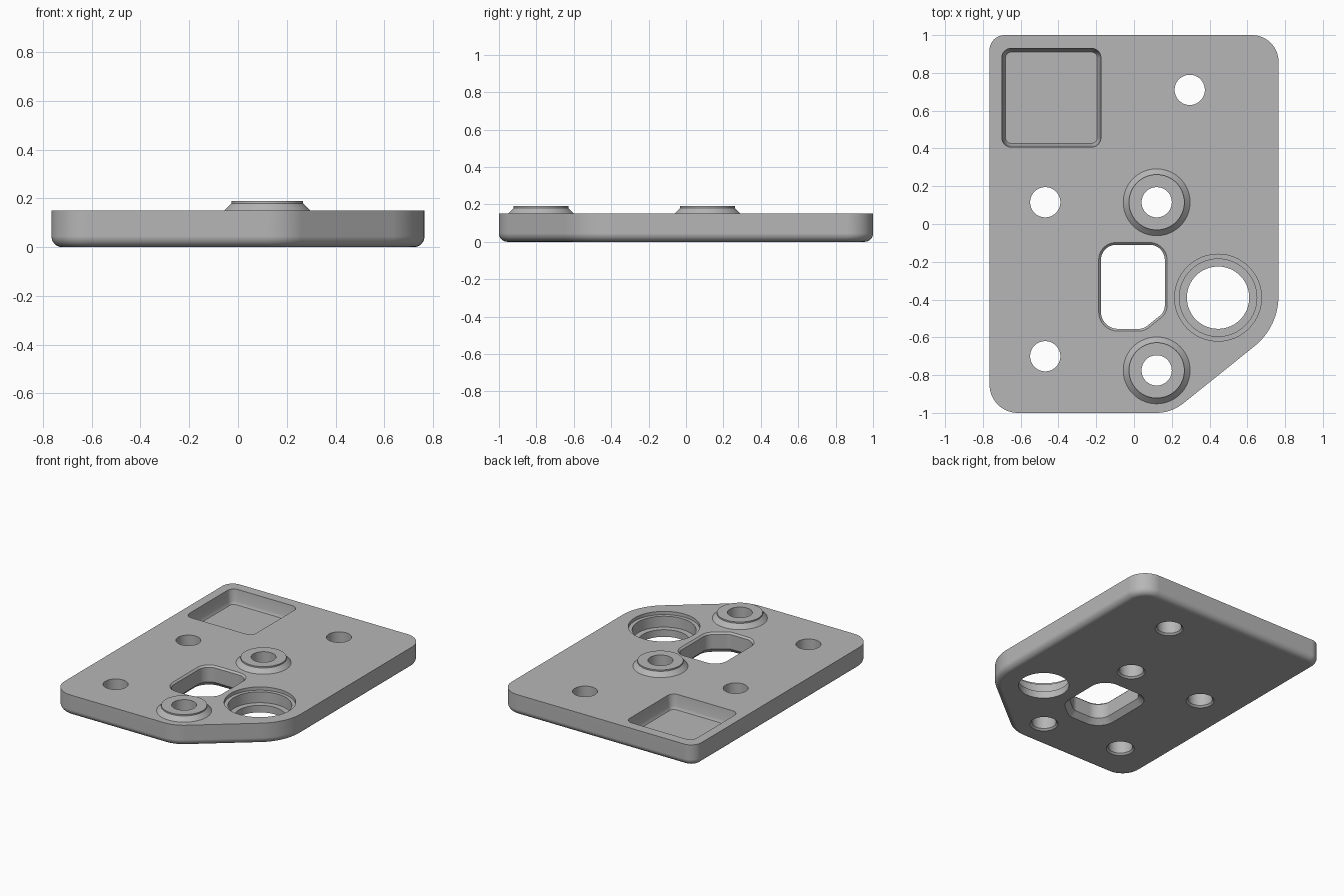
import bpy, bmesh, math
from mathutils import Vector

cube = bpy.data.objects.get("Cube")
if cube:
    bpy.data.objects.remove(cube)

grey = bpy.data.materials.new("plain grey")
grey.use_nodes = True
colour = (0.47, 0.47, 0.47, 1)
grey.diffuse_color = colour
grey.node_tree.nodes["Principled BSDF"].inputs["Base Color"].default_value = colour

THICK = 0.15
UNDER = -0.05
OVER = 0.25


def circle(x, y, r, steps=64):
    """One arc all the way round, as (centre, radius, angles)."""
    return [(Vector((x, y)), r, [math.tau * i / steps for i in range(steps)])]


def rounded(corners, steps=14):
    """Anticlockwise polygon of (x, y, radius) turned into corner arcs."""
    arcs = []
    for i, (x, y, r) in enumerate(corners):
        v = Vector((x, y))
        before = (v - Vector(corners[i - 1][:2])).normalized()
        after = (Vector(corners[(i + 1) % len(corners)][:2]) - v).normalized()
        n1, n2 = Vector((before.y, -before.x)), Vector((after.y, -after.x))
        centre = v - (n1 + n2) * r / (1 + n1.dot(n2))
        start = math.atan2(n1.y, n1.x)
        turn = math.acos(n1.dot(n2))
        arcs.append((centre, r, [start + turn * k / steps for k in range(steps + 1)]))
    return arcs


def loft(bm, arcs, profile, caps=True):
    """Stack the outline through (height, outward offset) steps."""
    rings = []
    for z, grow in profile:
        rings.append([bm.verts.new((c.x + (r + grow) * math.cos(a),
                                    c.y + (r + grow) * math.sin(a), z))
                      for c, r, angles in arcs for a in angles])
    for low, high in zip(rings, rings[1:]):
        for i in range(len(low)):
            bm.faces.new((low[i - 1], low[i], high[i], high[i - 1]))
    if caps:
        bm.faces.new(rings[0][::-1])
        bm.faces.new(rings[-1])


def make(name, bm):
    bmesh.ops.recalc_face_normals(bm, faces=bm.faces)
    mesh = bpy.data.meshes.new(name)
    bm.to_mesh(mesh)
    bm.free()
    mesh.materials.append(grey)
    ob = bpy.data.objects.new(name, mesh)
    bpy.context.collection.objects.link(ob)
    return ob


def activate(ob):
    bpy.ops.object.select_all(action='DESELECT')
    ob.select_set(True)
    bpy.context.view_layer.objects.active = ob


def smooth(ob):
    activate(ob)
    bpy.ops.object.shade_smooth_by_angle(angle=math.radians(30))
    ob.modifiers.new("flat caps", 'WEIGHTED_NORMAL').keep_sharp = True


# Plate: clipped corner outline, rounded lower edge
outline = rounded([(-0.765, -1, 0.15), (0.198, -1, 0.225), (0.765, -0.545, 0.34),
                   (0.765, 1, 0.14), (-0.765, 1, 0.08)])
FILLET = 0.045
edge = []
for k in range(9):
    a = math.pi / 2 * k / 8
    edge.append((FILLET * (1 - math.sin(a)), -FILLET * (1 - math.cos(a))))
bm = bmesh.new()
loft(bm, outline, edge[::-1] + [(THICK, 0)])
plate = make("base_plate", bm)

bm = bmesh.new()

# Small bolt holes, slightly countersunk underneath
HOLE = 0.08
bosses = [(0.12, 0.115), (0.12, -0.775)]
for x, y in bosses + [(-0.47, 0.115), (-0.47, -0.7), (0.295, 0.71)]:
    loft(bm, circle(x, y, HOLE), [(UNDER, 0.012), (0, 0.012), (0.012, 0), (OVER, 0)])

# Large stepped bore
loft(bm, circle(0.445, -0.39, 0.165),
     [(UNDER, 0), (0.05, 0), (0.05, 0.04), (0.127, 0.04), (0.127, 0.065), (OVER, 0.065)])

# Central window with bevelled rims
window = rounded([(-0.175, -0.555, 0.09), (0.05, -0.555, 0.07), (0.163, -0.465, 0.07),
                  (0.163, -0.11, 0.08), (-0.175, -0.11, 0.08)])
loft(bm, window, [(UNDER, 0.035), (0, 0.035), (0.035, 0),
                  (THICK - 0.012, 0), (THICK, 0.012), (OVER, 0.012)])

# Square pocket with a bevelled floor edge
pocket = rounded([(-0.7, 0.407, 0.05), (-0.175, 0.407, 0.05),
                  (-0.175, 0.93, 0.05), (-0.7, 0.93, 0.05)])
loft(bm, pocket, [(0.05, -0.02), (0.07, -0.008), (THICK, 0), (OVER, 0)])

cutter = make("hole_cutter", bm)
cutter.hide_render = True
cut = plate.modifiers.new("holes", 'BOOLEAN')
cut.operation = 'DIFFERENCE'
cut.solver = 'EXACT'
cut.object = cutter
activate(plate)
bpy.ops.object.modifier_apply(modifier=cut.name)
bpy.data.objects.remove(cutter)
smooth(plate)

# Raised conical bosses around two of the holes
for name, (x, y) in zip(("back_boss", "front_boss"), bosses):
    bm = bmesh.new()
    loft(bm, circle(x, y, HOLE), [(THICK, 0.097), (0.18, 0.067), (0.19, 0.067),
                                  (0.19, 0), (THICK, 0)], caps=False)
    smooth(make(name, bm))
